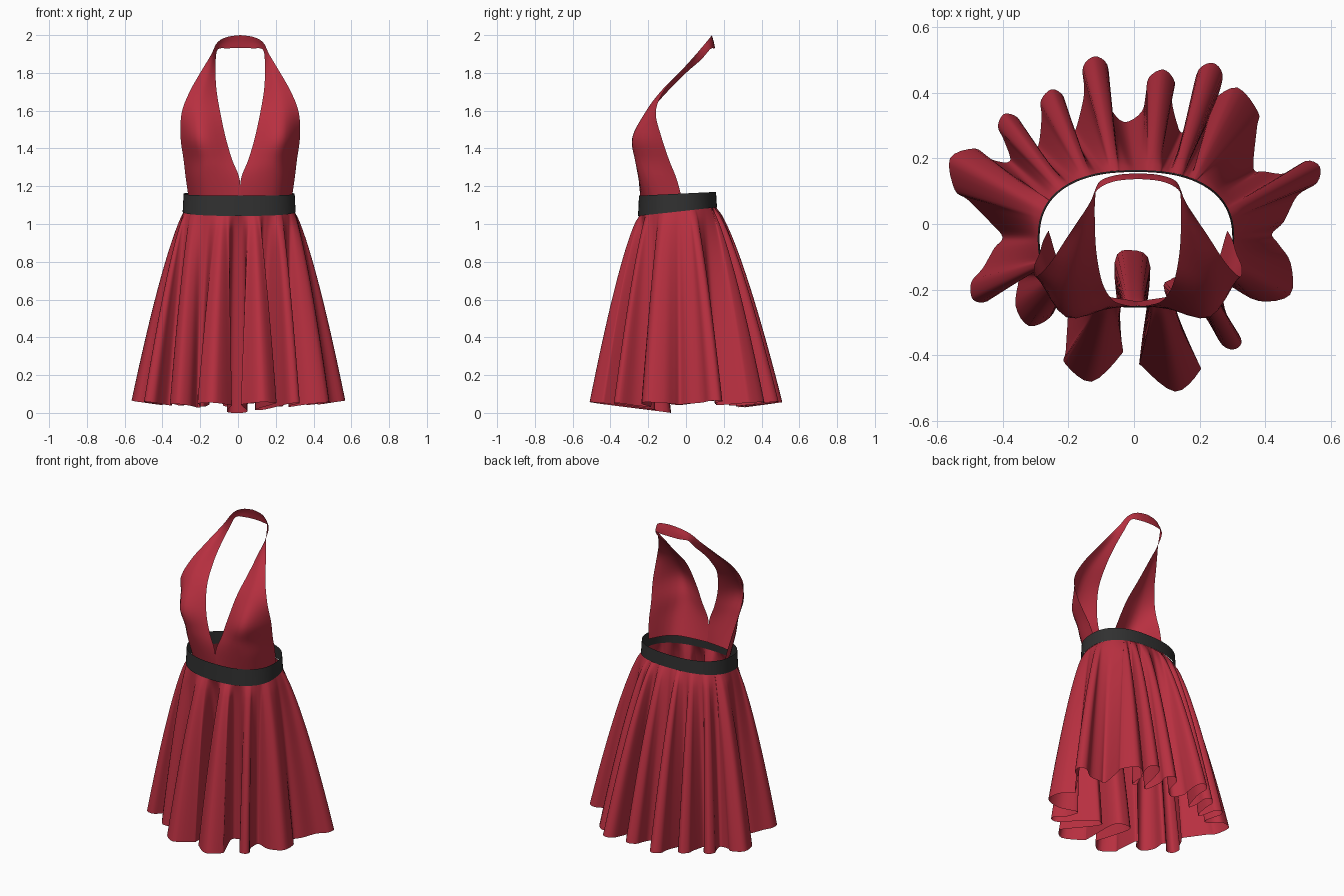
import bpy, math
from mathutils import Vector

if "Cube" in bpy.data.objects:
    bpy.data.objects.remove(bpy.data.objects["Cube"])


def material(name, rgb):
    m = bpy.data.materials.new(name)
    m.diffuse_color = (*rgb, 1)
    m.use_nodes = True
    m.node_tree.nodes["Principled BSDF"].inputs["Base Color"].default_value = m.diffuse_color
    return m


RED = material("crimson cloth", (0.48, 0.029, 0.051))
DARK = material("charcoal band", (0.03, 0.03, 0.03))


def spline(pts, steps, closed=False):
    """Smooth curve through the points, which may have any dimension."""
    pts = [Vector(p) for p in pts]
    n, out = len(pts), []
    for i in range(n if closed else n - 1):
        if closed:
            a, b, c, d = (pts[(i + k) % n] for k in (-1, 0, 1, 2))
        else:
            a, b, c, d = (pts[min(max(i + k, 0), n - 1)] for k in (-1, 0, 1, 2))
        for k in range(steps):
            t = k / steps
            out.append(0.5 * (2 * b + (c - a) * t + (2 * a - 5 * b + 4 * c - d) * t ** 2
                              + (3 * b - a - 3 * c + d) * t ** 3))
    if not closed:
        out.append(pts[-1])
    return out


def loft(name, rows, mat, closed=False, flip=False):
    n = len(rows[0])
    verts = [tuple(p) for r in rows for p in r]
    faces = []
    for j in range(len(rows) - 1):
        for i in range(n if closed else n - 1):
            k = (i + 1) % n
            f = (j * n + i, j * n + k, (j + 1) * n + k, (j + 1) * n + i)
            faces.append(f[::-1] if flip else f)
    me = bpy.data.meshes.new(name)
    me.from_pydata(verts, [], faces)
    me.materials.append(mat)
    me.polygons.foreach_set("use_smooth", [True] * len(faces))
    ob = bpy.data.objects.new(name, me)
    bpy.context.collection.objects.link(ob)
    return ob


def waist(a, grow=0.0):
    """Rounded waist outline at angle a."""
    c, s = math.cos(a), math.sin(a)
    k = (abs(c) ** 2.4 + abs(s) ** 2.4) ** (-1 / 2.4)
    return Vector((0.006 + (0.29 + grow) * c * k, -0.045 + (0.2 + grow) * s * k))


def band_low(y):
    return 1.043 + 0.045 * (y + 0.25) / 0.41


# Waistband, slightly higher at the back
band = []
for t in (0, 0.5, 1):
    row = []
    for i in range(72):
        p = waist(math.tau * i / 72, 0.009 - 0.005 * t)
        low, high = band_low(p.y), 1.15 + 0.02 * (p.y + 0.25) / 0.41
        row.append((p.x, p.y, low + (high - low) * t))
    band.append(row)
loft("waistband", band, DARK, closed=True)

# Skirt hem: outer fold tips and inner valleys in turn (x, y, fold width)
folds = [
    (0.565, 0.175, .075), (0.37, 0.16, .04), (0.315, 0.415, .14), (0.225, 0.27, .03),
    (0.24, 0.49, .075), (0.15, 0.28, .03), (0.09, 0.47, .08), (-0.03, 0.31, .10),
    (-0.12, 0.51, .075), (-0.185, 0.28, .03), (-0.25, 0.41, .07), (-0.30, 0.23, .03),
    (-0.395, 0.335, .065), (-0.38, 0.19, .03), (-0.56, 0.20, .14), (-0.40, -0.04, .08),
    (-0.49, -0.23, .075), (-0.36, -0.15, .03), (-0.32, -0.31, .11), (-0.21, -0.22, .03),
    (-0.13, -0.48, .17), (-0.005, -0.08, .11), (0.125, -0.51, .17), (0.11, -0.17, .06),
    (0.31, -0.38, .06), (0.27, -0.19, .03), (0.475, -0.215, .15), (0.42, -0.03, .07)]
N = len(folds)
tips = [math.atan2(y + 0.045, x) % math.tau for x, y, w in folds[::2]]
tips.append(tips[0] + math.tau)
control = []
for i, (x, y, w) in enumerate(folds):
    p = Vector((x, y))
    prev, nxt = Vector(folds[i - 1][:2]), Vector(folds[(i + 1) % N][:2])
    along = (nxt - prev).normalized()
    inward = ((prev + nxt) / 2 - p).normalized()
    j = i // 2
    tip = i % 2 == 0
    if tip:  # square the fold to its own direction
        along = (along + Vector((inward.y, -inward.x)) * 2).normalized()
    ang = tips[j] if tip else (tips[j] + tips[j + 1]) / 2
    gap = (tips[j + 1] - tips[j]) / 7
    neck = 0.5 * min(((prev + nxt) / 2 - p).length, 0.22)
    sides = [(-1, .4 * w), (0, 0), (1, .4 * w)]
    if tip and neck > 0.6 * w:  # long folds keep parallel sides
        sides = [(-1.01, neck)] + sides + [(1.01, neck)]
    for k, (side, depth) in enumerate(sides):
        q = p + along * (side * w / 2) + inward * depth
        a = ang + (k - len(sides) // 2) * gap * (0.7 if len(sides) == 5 else 1)
        control.append((q.x, q.y, math.cos(a), math.sin(a)))
hem = spline(control, 4, closed=True)
ROWS = 26
skirt = []
for r in range(ROWS + 1):
    s = r / ROWS
    f = s ** 0.74
    row = []
    for h in hem:
        w = waist(math.atan2(h[3], h[2]), 0.003)
        x, y = w.x + (h[0] - w.x) * f, w.y + (h[1] - w.y) * f
        top = band_low(w.y) + 0.004
        bottom = max(0.0, 0.13 * (math.hypot(h[0], h[1]) - 0.1) + 0.002)
        row.append((x, y, top + (bottom - top) * s))
    skirt.append(row)
loft("pleated_skirt", skirt, RED, closed=True, flip=True)

# Halter bodice: outer edge, middle and neckline edge, from waist to nape
halter = [
    ((.272, -.02, 1.13), (.200, -.185, 1.11), (0, -.236, 1.10)),
    ((.288, -.05, 1.24), (.205, -.230, 1.24), (.003, -.250, 1.235)),
    ((.300, -.09, 1.34), (.200, -.262, 1.34), (.043, -.245, 1.34)),
    ((.316, -.13, 1.46), (.220, -.282, 1.46), (.078, -.230, 1.46)),
    ((.310, -.16, 1.59), (.220, -.210, 1.60), (.108, -.180, 1.60)),
    ((.268, -.12, 1.70), (.200, -.135, 1.70), (.126, -.090, 1.71)),
    ((.212, -.035, 1.80), (.170, -.035, 1.80), (.131, .000, 1.80)),
    ((.155, .050, 1.895), (.143, .060, 1.88), (.130, .080, 1.87)),
    ((.122, .105, 1.96), (.122, .117, 1.94), (.118, .128, 1.925)),
    ((.070, .130, 1.99), (.070, .142, 1.96), (.065, .149, 1.93)),
    ((0, .137, 2.00), (0, .147, 1.965), (0, .154, 1.932))]
edges = [spline([row[k] for row in halter], 5) for k in range(3)]
for p in edges[2][:5]:  # panels meet below the neckline
    p.x = 0
for name, sx in (("right_halter_panel", 1), ("left_halter_panel", -1)):
    rows = [[(0.012 + sx * max(p.x, 0), p.y, p.z) for p in spline(trio, 5)]
            for trio in zip(*edges)]
    loft(name, rows, RED, flip=sx > 0)
